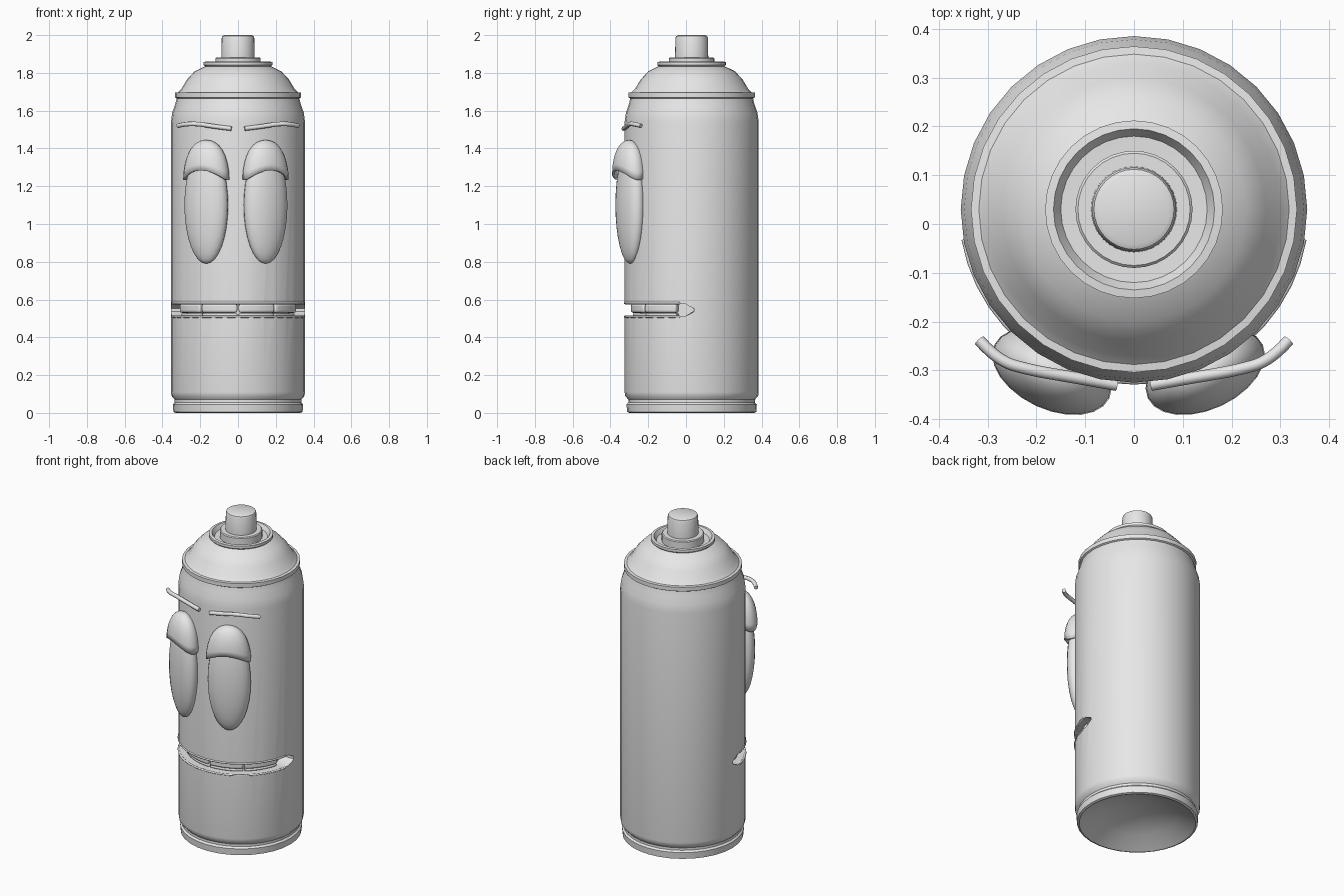
import bpy, bmesh
from math import sin, cos, pi, radians
from mathutils import Vector, Matrix

cube = bpy.data.objects.get("Cube")
if cube:
    bpy.data.objects.remove(cube, do_unlink=True)

AXIS_Y = 0.03   # the can sits slightly behind the centre
RADIUS = 0.355

grey = bpy.data.materials.new("plain grey")
grey.use_nodes = True
grey.diffuse_color = (0.8, 0.8, 0.8, 1)
grey.node_tree.nodes["Principled BSDF"].inputs["Base Color"].default_value = (0.8, 0.8, 0.8, 1)


def add_object(name, data):
    ob = bpy.data.objects.new(name, data)
    bpy.context.scene.collection.objects.link(ob)
    data.materials.append(grey)
    return ob


def from_bmesh(name, bm):
    bmesh.ops.recalc_face_normals(bm, faces=bm.faces)
    me = bpy.data.meshes.new(name)
    bm.to_mesh(me)
    bm.free()
    return add_object(name, me)


def activate(ob):
    bpy.ops.object.select_all(action='DESELECT')
    ob.select_set(True)
    bpy.context.view_layer.objects.active = ob


def smooth(ob, angle=35):
    activate(ob)
    bpy.ops.object.shade_smooth_by_angle(angle=radians(angle))


def around(r, angle, z):
    """Point on the can; angle 0 is the front."""
    return Vector((r * sin(angle), AXIS_Y - r * cos(angle), z))


def lathe(name, profile, sides=32):
    bm = bmesh.new()
    verts = [bm.verts.new((r, AXIS_Y, z)) for r, z in profile]
    edges = [bm.edges.new(pair) for pair in zip(verts, verts[1:])]
    bmesh.ops.spin(bm, geom=verts + edges, cent=(0, AXIS_Y, 0), axis=(0, 0, 1),
                   angle=2 * pi, steps=sides, use_duplicate=False)
    bmesh.ops.remove_doubles(bm, verts=bm.verts, dist=0.0005)
    return from_bmesh(name, bm)


def arc_block(name, r0, r1, z0, z1, a0, a1, steps, end_scale=1.0):
    """Curved block around the can, optionally narrowing at its ends."""
    bm = bmesh.new()
    mid = (z0 + z1) / 2
    rings = []
    for i in range(steps + 1):
        a = a0 + (a1 - a0) * i / steps
        s = end_scale if i in (0, steps) else 1
        corners = ((r0, z0), (r1, z0), (r1, z1), (r0, z1))
        rings.append([bm.verts.new(around(r, a, mid + (z - mid) * s)) for r, z in corners])
    for p, q in zip(rings, rings[1:]):
        for k in range(4):
            n = (k + 1) % 4
            bm.faces.new((p[k], p[n], q[n], q[k]))
    bm.faces.new(rings[0])
    bm.faces.new(rings[-1])
    return from_bmesh(name, bm)


def tube(name, points, radius, kind='NURBS'):
    cu = bpy.data.curves.new(name, 'CURVE')
    cu.dimensions = '3D'
    cu.bevel_depth = radius
    cu.bevel_resolution = 2
    cu.use_fill_caps = True
    sp = cu.splines.new(kind)
    sp.points.add(len(points) - 1)
    for p, co in zip(sp.points, points):
        p.co = (*co, 1)
    if kind == 'NURBS':
        sp.order_u = 3
        sp.use_endpoint_u = True
    sp.use_smooth = True
    return add_object(name, cu)


# Can body with hollow base, rim and rolled shoulder
body = lathe("can_body", [
    (0, 0.1), (0.12, 0.09), (0.23, 0.055), (0.32, 0.005), (0.33, 0), (0.342, 0.005),
    (0.345, 0.045), (0.335, 0.055), (0.335, 0.07), (0.352, 0.09), (RADIUS, 0.11),
    (RADIUS, 1.54), (0.348, 1.59), (0.332, 1.635), (0.325, 1.665), (0.334, 1.67),
    (0.334, 1.695), (0.318, 1.697), (0.3, 1.715), (0.27, 1.765), (0.23, 1.808),
    (0.175, 1.835), (0.182, 1.842), (0.182, 1.858), (0.165, 1.86), (0.15, 1.835), (0, 1.83)])

# Mouth slot cut across the front half
cutter = arc_block("mouth_cutter", 0.27, 0.42, 0.512, 0.578,
                   radians(-92), radians(92), 24, 0.25)
cutter.hide_render = True
cut = body.modifiers.new("mouth", 'BOOLEAN')
cut.object = cutter
cut.operation = 'DIFFERENCE'
cut.solver = 'EXACT'
activate(body)
bpy.ops.object.modifier_apply(modifier="mouth")
bpy.data.objects.remove(cutter, do_unlink=True)
smooth(body)

# Spray nozzle
smooth(lathe("nozzle", [
    (0, 1.825), (0.12, 1.825), (0.12, 1.877), (0.115, 1.882), (0.088, 1.882),
    (0.086, 1.985), (0.082, 1.995), (0.072, 2.0), (0, 2.0)]))

# Lips
for label, z in (("upper", 0.581), ("lower", 0.509)):
    tube(label + "_lip", [around(RADIUS - 0.002, radians(a), z) for a in range(-80, 81, 8)],
         0.006, 'POLY')

# Two rows of teeth
for row, z0, z1, r in (("upper", 0.53, 0.577, 0.322), ("lower", 0.513, 0.527, 0.312)):
    for i in range(4):
        start = radians(-76 + 38 * i)
        tooth = arc_block(f"{row}_tooth_{i + 1}", 0.262, r, z0, z1,
                          start + 0.012, start + radians(38) - 0.012, 6)
        bev = tooth.modifiers.new("rounding", 'BEVEL')
        bev.width = 0.012 if row == "upper" else 0.005
        bev.segments = 3
        smooth(tooth, 60)


def ellipsoid(name, centre, size, turn, lid=False):
    bm = bmesh.new()
    bmesh.ops.create_uvsphere(bm, u_segments=24, v_segments=16, radius=1)
    if lid:
        low = [v for v in bm.verts if v.co.z < -0.01]
        bmesh.ops.delete(bm, geom=low, context='VERTS')
        for v in bm.verts:
            # arch the lower edge over the middle of the eye
            v.co.z += (1 - v.co.z) * 0.17 * (1 - 1.6 * abs(v.co.x) ** 2)
    place = (Matrix.Translation(centre) @ Matrix.Rotation(turn, 4, 'Z')
             @ Matrix.Diagonal((*size, 1)))
    bmesh.ops.transform(bm, matrix=place, verts=bm.verts)
    return from_bmesh(name, bm)


# Eyes, drooping lids and brows
for side, s, x in (("right", -1, -0.168), ("left", 1, 0.146)):
    turn = s * radians(25)
    eye = ellipsoid(side + "_eye", (x, -0.295, 1.1), (0.124, 0.065, 0.31), turn)
    smooth(eye, 60)
    lid = ellipsoid(side + "_eyelid", (x, -0.302, 1.252), (0.13, 0.078, 0.193), turn, True)
    shell = lid.modifiers.new("thickness", 'SOLIDIFY')
    shell.thickness = 0.012
    shell.offset = -1
    smooth(lid, 60)
    tube(side + "_brow", [(s * px, py, pz) for px, py, pz in (
        (0.035, -0.33, 1.505), (0.12, -0.315, 1.515), (0.21, -0.3, 1.53),
        (0.28, -0.28, 1.53), (0.317, -0.238, 1.52))], 0.012)
